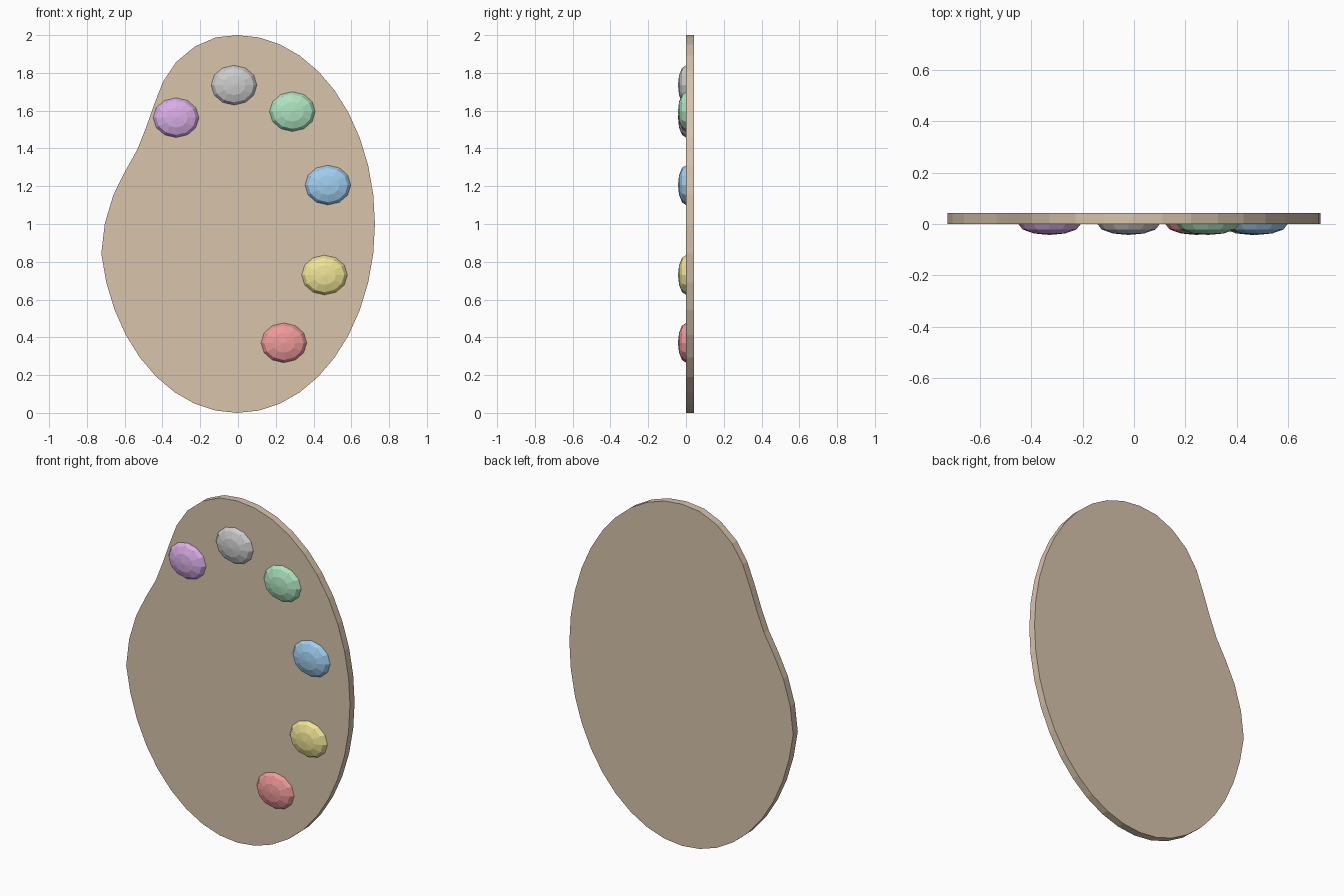
import bpy, bmesh, math
from mathutils import Matrix

if "Cube" in bpy.data.objects:
    bpy.data.objects.remove(bpy.data.objects["Cube"])

THICK = 0.043


def make_object(name, bm, color):
    bmesh.ops.recalc_face_normals(bm, faces=bm.faces)
    mesh = bpy.data.meshes.new(name)
    bm.to_mesh(mesh)
    bm.free()
    mat = bpy.data.materials.new(name + "_color")
    mat.diffuse_color = (*color, 1)
    mat.use_nodes = True
    mat.node_tree.nodes["Principled BSDF"].inputs["Base Color"].default_value = mat.diffuse_color
    mesh.materials.append(mat)
    obj = bpy.data.objects.new(name, mesh)
    bpy.context.collection.objects.link(obj)
    return obj


# Board: 40-sided oval with a thumb dent on the upper left
dent = [(-0.228, 1.94), (-0.328, 1.857), (-0.397, 1.753), (-0.445, 1.63),
        (-0.487, 1.51), (-0.535, 1.39), (-0.598, 1.278), (-0.66, 1.153),
        (-0.705, 1.003)]
outline = []
for k in range(40):
    a = math.radians(9 * k)
    outline.append((-0.004 - 0.729 * math.sin(a), 1 + math.cos(a)))
outline[2:11] = dent

bm = bmesh.new()
front = bm.faces.new([bm.verts.new((x, 0, z)) for x, z in outline])
ext = bmesh.ops.extrude_face_region(bm, geom=[front], use_keep_orig=True)
moved = [g for g in ext["geom"] if isinstance(g, bmesh.types.BMVert)]
bmesh.ops.translate(bm, verts=moved, vec=(0, THICK, 0))
make_object("palette_board", bm, (0.68, 0.55, 0.41))

# Paint blobs: flattened low-poly spheres half sunk into the board
blobs = {
    "purple": (-0.328, 1.563, (0.70, 0.42, 0.80)),
    "grey": (-0.021, 1.735, (0.70, 0.70, 0.70)),
    "green": (0.288, 1.595, (0.42, 0.77, 0.52)),
    "blue": (0.476, 1.206, (0.35, 0.61, 0.86)),
    "yellow": (0.458, 0.730, (0.86, 0.77, 0.30)),
    "red": (0.243, 0.371, (0.86, 0.32, 0.32)),
}
for name, (x, z, color) in blobs.items():
    bm = bmesh.new()
    bmesh.ops.create_uvsphere(bm, u_segments=12, v_segments=6, radius=1)
    bm.transform(Matrix.Translation((x, 0, z))
                 @ Matrix.Diagonal((0.121, THICK - 0.0005, 0.105, 1))
                 @ Matrix.Rotation(math.pi / 2, 4, "X"))
    make_object("paint_blob_" + name, bm, color)
